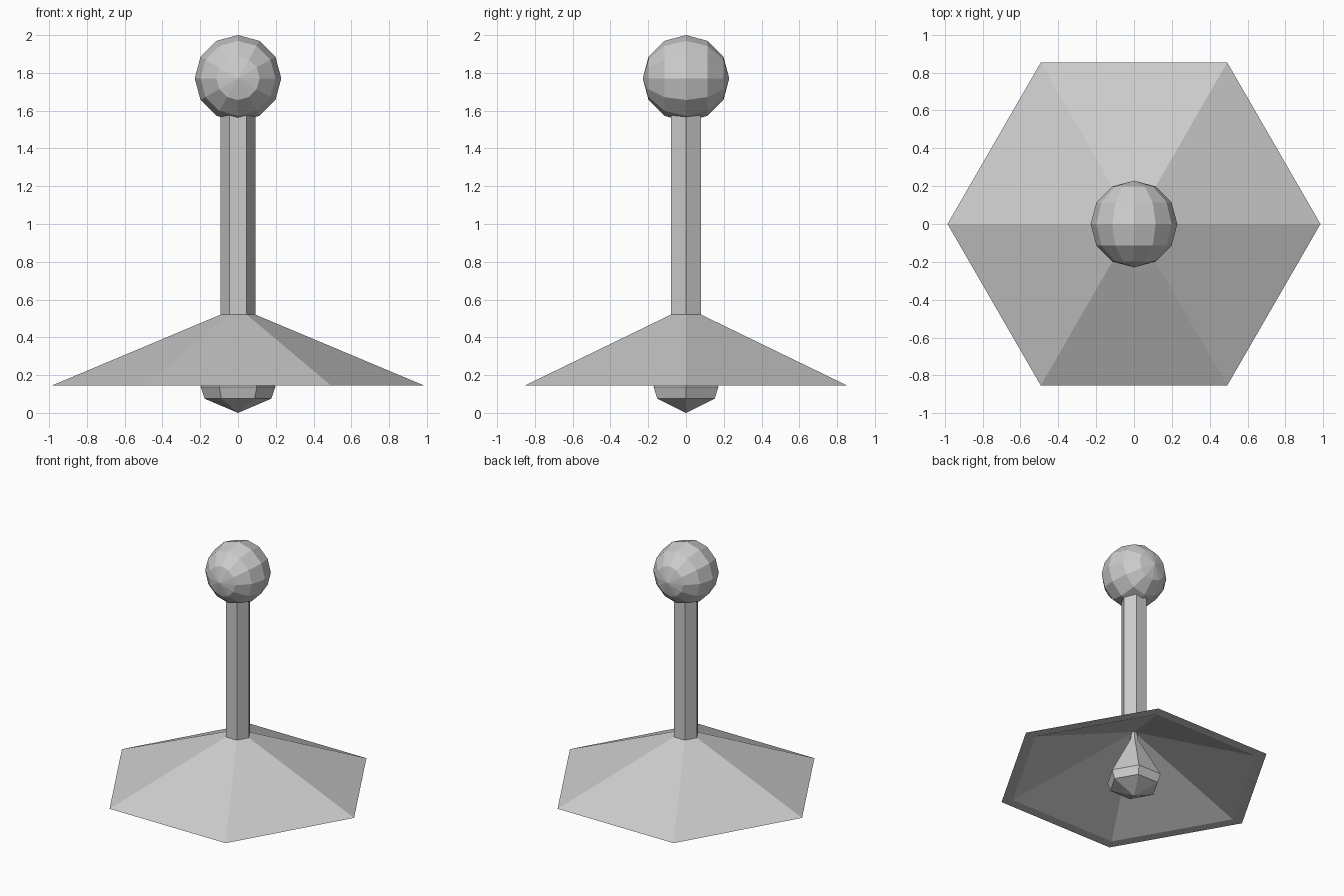
import bpy, bmesh
from math import cos, sin, pi

if "Cube" in bpy.data.objects:
    bpy.data.objects.remove(bpy.data.objects["Cube"])


def hex_lathe(name, profile, closed=False, sides=6):
    """Spin (radius, z) points, listed bottom to top, into a flat faceted part."""
    bm = bmesh.new()
    rings = []
    for r, z in profile:
        if r == 0:
            rings.append([bm.verts.new((0, 0, z))] * sides)
        else:
            rings.append([bm.verts.new((r * cos(2 * pi * i / sides),
                                        r * sin(2 * pi * i / sides), z))
                          for i in range(sides)])
    pairs = list(zip(rings, rings[1:]))
    if closed:
        pairs.append((rings[-1], rings[0]))
    for a, b in pairs:
        for i in range(sides):
            j = (i + 1) % sides
            corners = list(dict.fromkeys((a[i], a[j], b[j], b[i])))
            bm.faces.new(corners)
    # Cap any open end
    if not closed:
        for ring in (rings[0], rings[-1]):
            if len(set(ring)) > 2:
                bm.faces.new(ring)
    bmesh.ops.recalc_face_normals(bm, faces=bm.faces)
    mesh = bpy.data.meshes.new(name)
    bm.to_mesh(mesh)
    bm.free()
    obj = bpy.data.objects.new(name, mesh)
    bpy.context.collection.objects.link(obj)
    return obj


# Thick hexagonal shade: outer skin, small top, inner skin, flat rim
hex_lathe("shade", [(0.985, 0.145), (0.0925, 0.52), (0.02, 0.508), (0.90, 0.145)],
          closed=True)

# Hanging rod
hex_lathe("rod", [(0.0925, 0.52), (0.0925, 1.62)])

# Faceted bulb with a narrow neck
hex_lathe("bulb", [(0, 0.0), (0.176, 0.075), (0.198, 0.138),
                   (0.03, 0.45), (0.02, 0.512)])

# Ball on top, poles facing front and back
bpy.ops.mesh.primitive_uv_sphere_add(segments=12, ring_count=6, radius=0.229,
                                     location=(0, 0, 1.771), rotation=(pi / 2, 0, 0))
bpy.context.object.name = "ceiling_ball"
